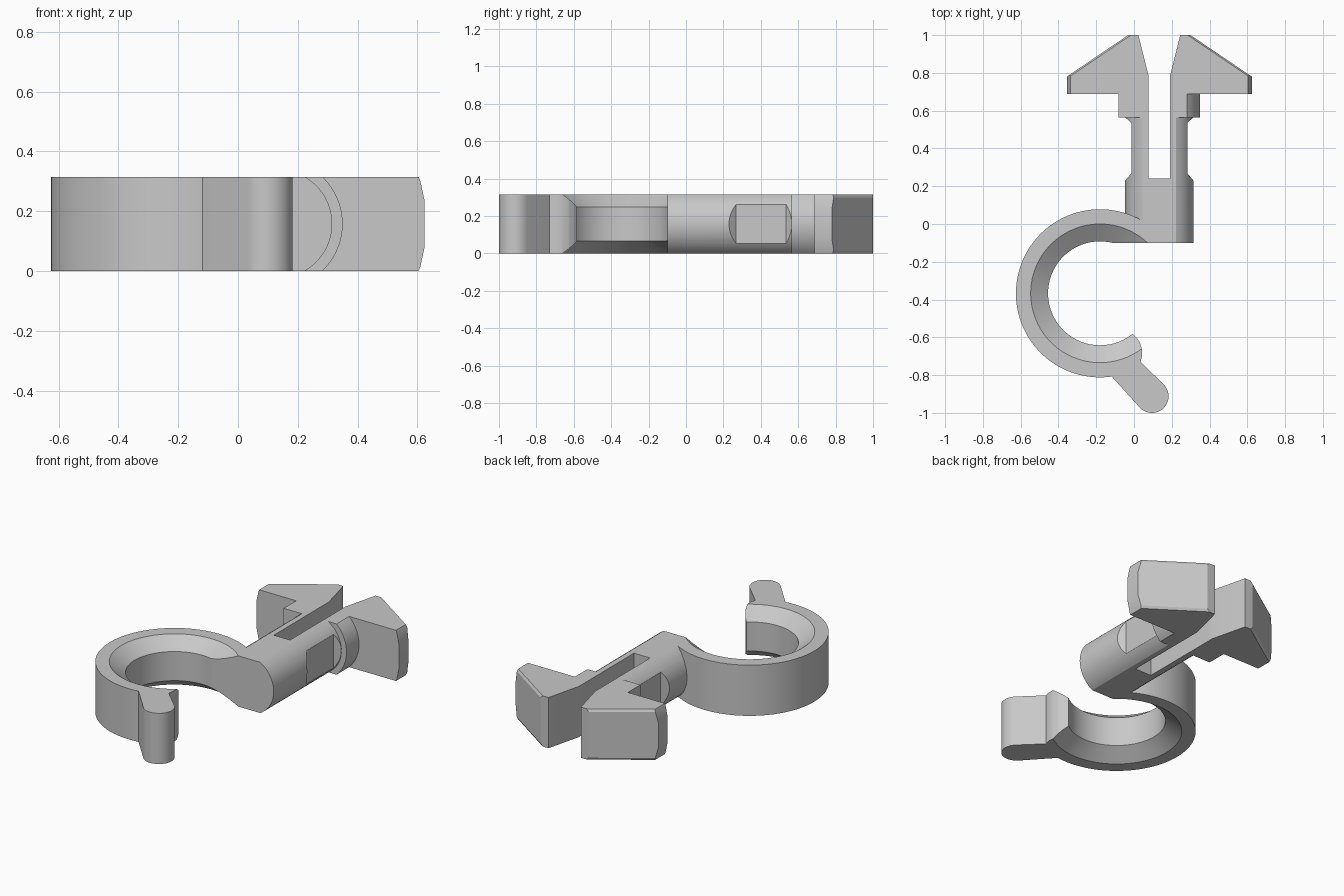
import bpy, bmesh
from math import sin, cos, asin, pi, radians

if "Cube" in bpy.data.objects:
    bpy.data.objects.remove(bpy.data.objects["Cube"], do_unlink=True)

H = 0.315             # thickness of the whole clip
MID = H / 2
AX = 0.134            # x of the stem axis
RING = (-0.18, -0.367)
R_OUT, R_IN, R_RIM = 0.445, 0.275, 0.367

grey = bpy.data.materials.new("plain_grey")
grey.use_nodes = True
grey.diffuse_color = (0.58, 0.58, 0.58, 1)
grey.node_tree.nodes["Principled BSDF"].inputs["Base Color"].default_value = (0.58, 0.58, 0.58, 1)


def loft(name, loops):
    """Closed solid through a stack of loops with equal point counts."""
    bm = bmesh.new()
    rows = [[bm.verts.new([round(c, 5) for c in p]) for p in loop] for loop in loops]
    n = len(rows[0])
    for a, b in zip(rows, rows[1:]):
        for i in range(n):
            j = (i + 1) % n
            bm.faces.new((a[i], a[j], b[j], b[i]))
    bm.faces.new(rows[0])
    bm.faces.new(rows[-1])
    bmesh.ops.recalc_face_normals(bm, faces=bm.faces)
    mesh = bpy.data.meshes.new(name)
    bm.to_mesh(mesh)
    bm.free()
    mesh.materials.append(grey)
    ob = bpy.data.objects.new(name, mesh)
    bpy.context.collection.objects.link(ob)
    return ob


def plate(name, outline, z0=0, z1=H):
    return loft(name, [[(x, y, z) for x, y in outline] for z in (z0, z1)])


def arc(cx, cy, r, a0, a1, n):
    return [(cx + r * cos(radians(a0 + (a1 - a0) * i / n)),
             cy + r * sin(radians(a0 + (a1 - a0) * i / n))) for i in range(n + 1)]


def flattened_rod(name, r, y0, y1):
    """Rod along y with its top and bottom cut flat."""
    a = asin(MID / r) * 180 / pi
    profile = arc(AX, MID, r, -a, a, 24) + arc(AX, MID, r, 180 - a, 180 + a, 24)
    return loft(name, [[(x, y, z) for x, z in profile] for y in (y0, y1)])


def combine(target, other, operation):
    """Boolean, then weld the seams so the solid stays closed."""
    mod = target.modifiers.new(operation, 'BOOLEAN')
    mod.operation, mod.solver, mod.object = operation, 'EXACT', other
    bpy.context.view_layer.objects.active = target
    bpy.ops.object.modifier_apply(modifier=mod.name)
    bpy.data.objects.remove(other, do_unlink=True)
    bm = bmesh.new()
    bm.from_mesh(target.data)
    bmesh.ops.remove_doubles(bm, verts=bm.verts, dist=0.00002)
    bm.to_mesh(target.data)
    bm.free()


# Open ring with a rounded lip and a finger tab
outline = arc(*RING, R_OUT, 53, 278, 90)
outline += arc(0.095, -0.912, 0.088, -135, 45, 24)
outline += [(0.035, -0.73), (0.043, -0.695), (0.041, -0.66), (0.032, -0.63), (0.015, -0.603), (-0.01, -0.58)]
outline += [RING, (RING[0], -0.1), (0.1, -0.1)]
clip = plate("snap_clip", outline)

# Stem joined to the ring
combine(clip, flattened_rod("stem", 0.181, -0.1, 0.62), 'UNION')

# Bore of the ring, flared at top and bottom
flare = R_RIM + 0.05 * (R_RIM - R_IN) / 0.067
bore = []
for z, r in ((-0.05, flare), (0.067, R_IN), (H - 0.067, R_IN), (H + 0.05, flare)):
    bore.append([(x, y, z) for x, y in arc(*RING, r, 0, 357, 119)])
combine(clip, loft("bore_cutter", bore), 'DIFFERENCE')

# Collar: round on the left, square on the right
combine(clip, flattened_rod("round_collar", 0.216, 0.565, 0.74), 'UNION')
square = [(-0.082, 0.565), (0.1, 0.565), (0.1, 0.73), (-0.082, 0.73)]
combine(clip, plate("square_collar", square), 'UNION')

# Barbed head with bulged ends and softened slope rims
loops = []
for z, d, e in ((0, 0.02, 0.015), (0.015, 0.014, 0), (0.08, 0, 0),
                (H - 0.08, 0, 0), (H - 0.015, 0.014, 0), (H, 0.02, 0.015)):
    half = [(0.49 - d, 0.688), (0.49 - d, 0.78 + 0.677 * (d - e)), (0.165 - e, 1.0)]
    outline = half + [(-x, y) for x, y in reversed(half)]
    loops.append([(AX + x, y, z) for x, y in outline])
combine(clip, loft("barbed_head", loops), 'UNION')

# Slot that splits the head into two springy arms
half = [(0.056, 0.24), (0.056, 0.78), (0.136, 1.1)]
slot = [(AX + x, y) for x, y in half + [(-x, y) for x, y in reversed(half)]]
combine(clip, plate("slot_cutter", slot, -0.1, H + 0.1), 'DIFFERENCE')

# Flat recess on each side of the stem
for side in (1, -1):
    recess = [(0.148, 0.268), (0.194, 0.215), (0.194, 0.564), (0.18, 0.564), (0.148, 0.535)]
    recess = [(AX + side * x, y) for x, y in recess]
    combine(clip, plate("recess_cutter", recess, -0.1, H + 0.1), 'DIFFERENCE')

bpy.ops.object.select_all(action='DESELECT')
clip.select_set(True)
bpy.context.view_layer.objects.active = clip
bpy.ops.object.shade_smooth_by_angle(angle=radians(25))
